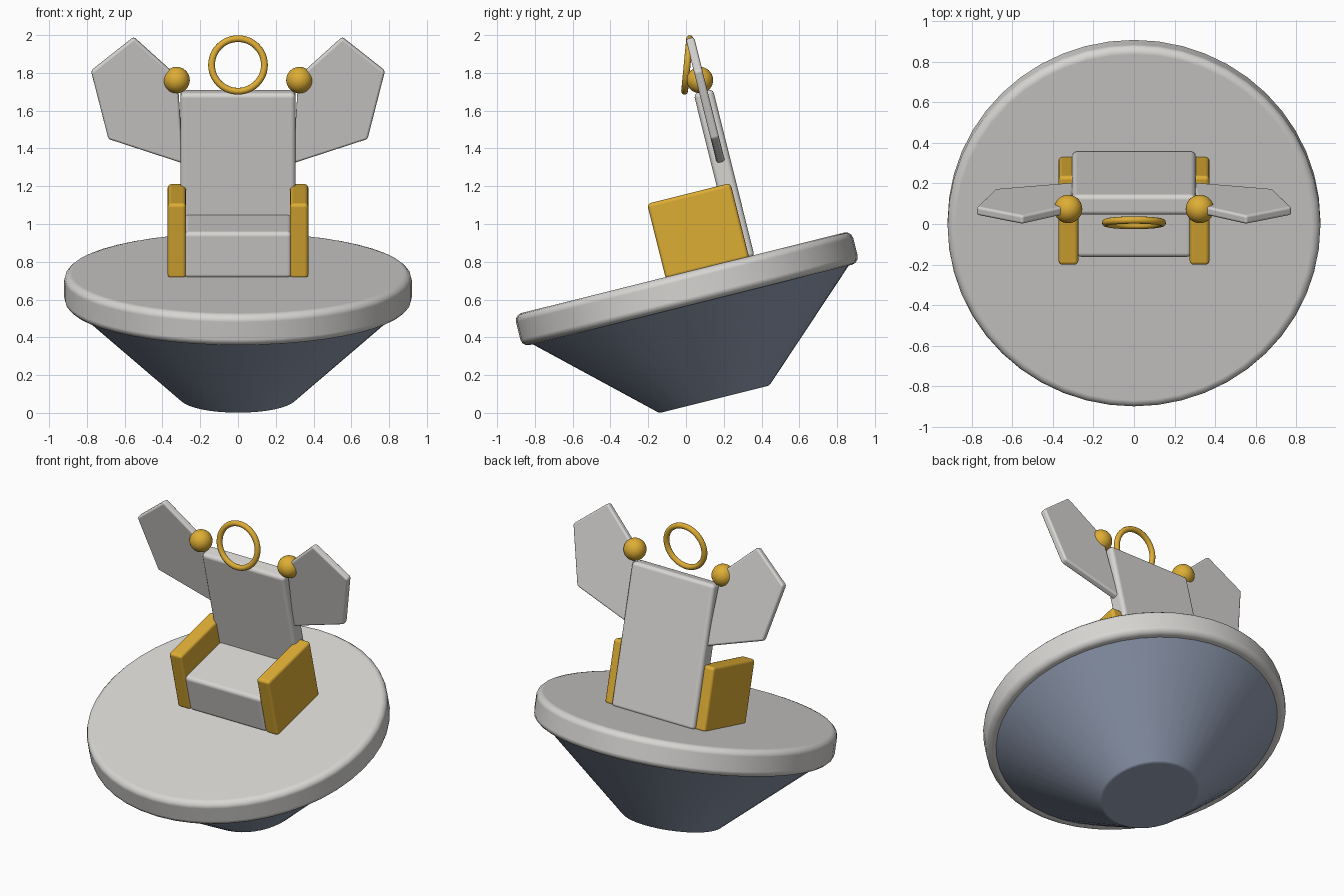
import bpy, bmesh, math
from mathutils import Matrix, Vector

if "Cube" in bpy.data.objects:
    bpy.data.objects.remove(bpy.data.objects["Cube"])

# Whole chair leans back; parts are laid out upright, then tilted together
TILT = Matrix.Translation((0, 0.15, 0.072)) @ Matrix.Rotation(math.radians(14), 4, 'X')


def material(name, rgb):
    m = bpy.data.materials.new(name)
    m.diffuse_color = (*rgb, 1)
    m.use_nodes = True
    m.node_tree.nodes["Principled BSDF"].inputs["Base Color"].default_value = m.diffuse_color
    return m


GREY = material("pale_grey", (0.68, 0.67, 0.65))
GOLD = material("gold", (0.73, 0.42, 0.035))
BLUE = material("slate_blue", (0.28, 0.33, 0.44))


def finish(name, bm, mat, bevel=0.0, matrix=TILT):
    bmesh.ops.recalc_face_normals(bm, faces=bm.faces)
    for f in bm.faces:
        f.smooth = True
    me = bpy.data.meshes.new(name)
    bm.to_mesh(me)
    bm.free()
    me.materials.append(mat)
    ob = bpy.data.objects.new(name, me)
    bpy.context.collection.objects.link(ob)
    ob.matrix_world = matrix
    if bevel:
        b = ob.modifiers.new("bevel", 'BEVEL')
        b.width = bevel
        b.segments = 3
        b.limit_method = 'ANGLE'
        b.angle_limit = math.radians(30)
        b.harden_normals = True
    return ob


def box(name, lo, hi, mat, bevel):
    bm = bmesh.new()
    bmesh.ops.create_cube(bm, size=1)
    lo, hi = Vector(lo), Vector(hi)
    for v in bm.verts:
        v.co = Vector([(a + b) / 2 + c * (b - a) for a, b, c in zip(lo, hi, v.co)])
    return finish(name, bm, mat, bevel)


def frustum(name, r_low, r_high, z_low, z_high, mat, bevel):
    bm = bmesh.new()
    bmesh.ops.create_cone(bm, cap_ends=True, segments=48, radius1=r_low, radius2=r_high,
                          depth=z_high - z_low,
                          matrix=Matrix.Translation((0, 0, (z_low + z_high) / 2)))
    return finish(name, bm, mat, bevel)


# Base: tapered hull under a round platform
frustum("hull", 0.30, 0.868, 0.0, 0.52, BLUE, 0.01)
frustum("platform", 0.92, 0.92, 0.515, 0.69, GREY, 0.04)

# Chair
box("seat", (-0.285, -0.095, 0.68), (0.285, 0.32, 0.935), GREY, 0.025)
box("backrest", (-0.305, 0.285, 0.68), (0.305, 0.39, 1.597), GREY, 0.025)

# Mirrored parts: armrests, wing plates, corner balls
WING = [(0.29, 1.205), (0.686, 1.338), (0.778, 1.708), (0.552, 1.892), (0.32, 1.677)]
for side, s in (("left", -1), ("right", 1)):
    x = sorted((s * 0.275, s * 0.372))
    box(side + "_armrest", (x[0], -0.095, 0.68), (x[1], 0.36, 1.09), GOLD, 0.02)

    bm = bmesh.new()
    face = bm.faces.new([bm.verts.new((s * px, 0.315, pz)) for px, pz in WING])
    ext = bmesh.ops.extrude_face_region(bm, geom=[face])
    bmesh.ops.translate(bm, vec=(0, 0.045, 0),
                        verts=[g for g in ext["geom"] if isinstance(g, bmesh.types.BMVert)])
    # close the front side if the extrusion consumed it
    bmesh.ops.holes_fill(bm, edges=[e for e in bm.edges if e.is_boundary], sides=0)
    finish(side + "_wing", bm, GREY, 0.014)

    bm = bmesh.new()
    bmesh.ops.create_uvsphere(bm, u_segments=32, v_segments=16, radius=0.07,
                              matrix=Matrix.Translation((s * 0.325, 0.335, 1.658)))
    finish(side + "_ball", bm, GOLD)

# Ring above the backrest, nearly upright
bm = bmesh.new()
N, M, R, r = 48, 12, 0.14, 0.018
grid = []
for i in range(N):
    a = 2 * math.pi * i / N
    row = []
    for j in range(M):
        b = 2 * math.pi * j / M
        d = R + r * math.cos(b)
        row.append(bm.verts.new((d * math.cos(a), d * math.sin(a), r * math.sin(b))))
    grid.append(row)
for i in range(N):
    for j in range(M):
        k, l = (i + 1) % N, (j + 1) % M
        bm.faces.new((grid[i][j], grid[k][j], grid[k][l], grid[i][l]))
finish("ring", bm, GOLD, 0,
       Matrix.Translation((0, 0.006, 1.842)) @ Matrix.Rotation(math.radians(84.5), 4, 'X'))
